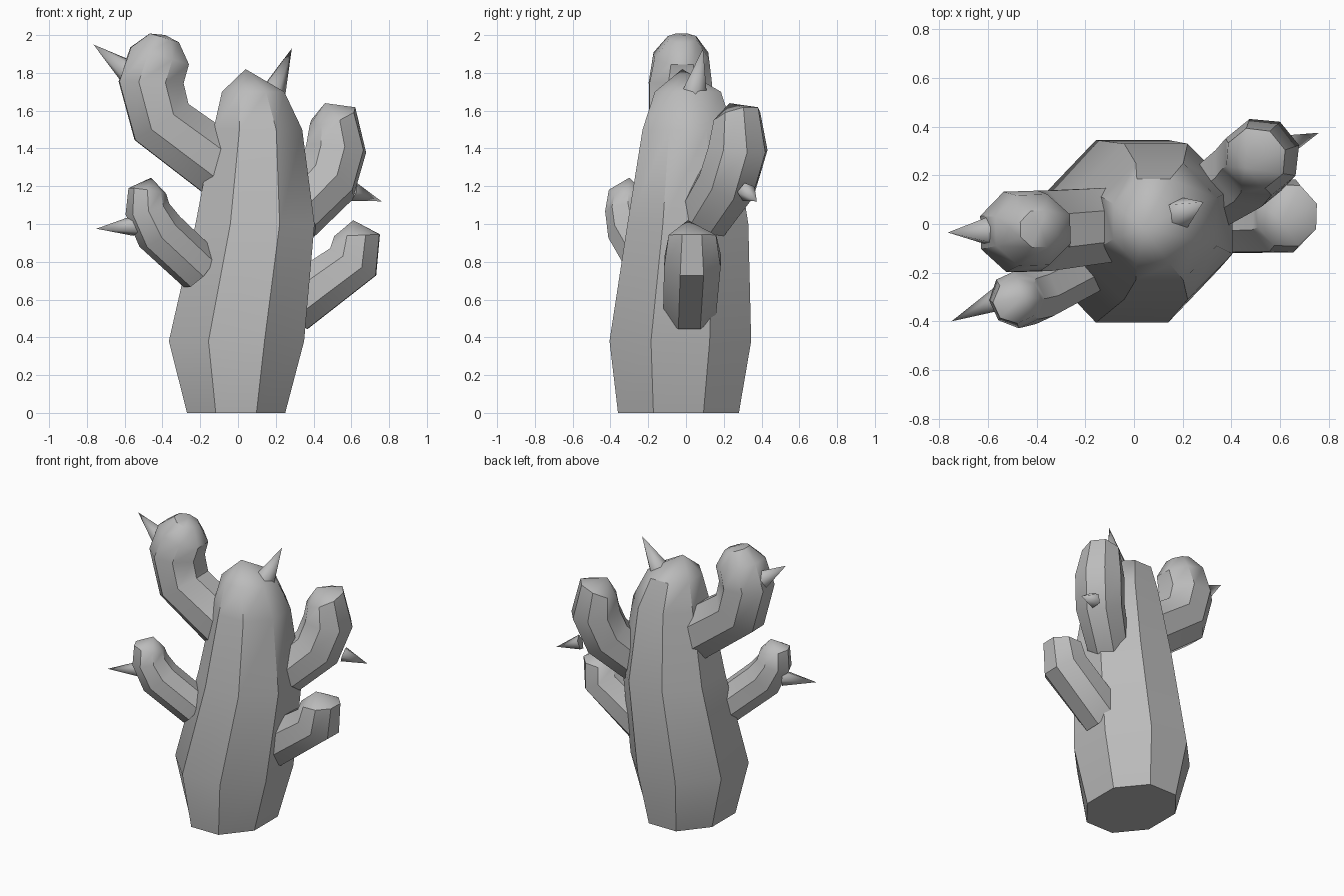
import bpy, bmesh, math
from mathutils import Vector

old = bpy.data.objects.get("Cube")
if old:
    bpy.data.objects.remove(old, do_unlink=True)

grey = bpy.data.materials.new("plain grey")
grey.use_nodes = True
colour = (0.5, 0.5, 0.5, 1)
grey.diffuse_color = colour
grey.node_tree.nodes["Principled BSDF"].inputs["Base Color"].default_value = colour


def loft(name, stations, tip, sides=8, upright=False, angle=40):
    """Skin rings (centre, half width, half depth) and close them at a tip."""
    centres = [Vector(s[0]) for s in stations] + [Vector(tip)]
    heading = centres[-1] - centres[0]
    across = Vector((-heading.y, heading.x, 0)).normalized()
    bm = bmesh.new()
    rings = []
    for i, (c, wide, deep) in enumerate(stations):
        here = centres[i]
        if upright:
            u, v = Vector((1, 0, 0)), Vector((0, 1, 0))
        else:
            ahead = (centres[i + 1] - here).normalized()
            behind = (here - centres[i - 1]).normalized() if i else ahead
            u = across
            v = (ahead + behind).cross(u).normalized()
        # half sizes are measured to the flats
        grow = 1 / math.cos(math.pi / sides)
        ring = []
        for k in range(sides):
            a = math.tau * (k + 0.5) / sides
            ring.append(bm.verts.new(here + (u * wide * math.cos(a) + v * deep * math.sin(a)) * grow))
        rings.append(ring)
    for low, high in zip(rings, rings[1:]):
        for k in range(sides):
            n = (k + 1) % sides
            bm.faces.new((low[k], low[n], high[n], high[k]))
    top = bm.verts.new(centres[-1])
    for k in range(sides):
        bm.faces.new((rings[-1][k], rings[-1][(k + 1) % sides], top))
    bm.faces.new(rings[0][::-1])
    bmesh.ops.recalc_face_normals(bm, faces=bm.faces)
    mesh = bpy.data.meshes.new(name)
    bm.to_mesh(mesh)
    bm.free()
    mesh.materials.append(grey)
    obj = bpy.data.objects.new(name, mesh)
    bpy.context.collection.objects.link(obj)
    bpy.ops.object.select_all(action='DESELECT')
    obj.select_set(True)
    bpy.context.view_layer.objects.active = obj
    bpy.ops.object.shade_smooth_by_angle(angle=math.radians(angle))
    return obj


def spike(name, base, tip, radius):
    loft(name, [(base, radius, radius)], tip, sides=5, angle=80)


# Leaning trunk, widest near the ground
loft("trunk", [
    ((-0.01, -0.04, 0), 0.26, 0.32),
    ((-0.008, -0.03, 0.38), 0.358, 0.375),
    ((0.09, 0.01, 1.0), 0.315, 0.32),
    ((0.105, 0.01, 1.5), 0.235, 0.24),
    ((0.08, 0.01, 1.7), 0.165, 0.175),
], (0.04, -0.02, 1.82), upright=True)
spike("trunk_spike", (0.18, 0.04, 1.69), (0.285, 0.09, 1.93), 0.06)

# Right side arms
loft("upper_right_arm", [
    ((-0.08, 0.0, 1.30), 0.15, 0.17),
    ((-0.405, -0.03, 1.54), 0.165, 0.17),
    ((-0.46, -0.03, 1.75), 0.165, 0.17),
    ((-0.415, -0.025, 1.89), 0.145, 0.16),
    ((-0.39, -0.02, 1.985), 0.075, 0.08),
], (-0.385, -0.01, 2.0))
spike("upper_right_spike", (-0.56, -0.03, 1.79), (-0.765, -0.035, 1.95), 0.06)

loft("lower_right_arm", [
    ((-0.2, -0.18, 0.76), 0.11, 0.12),
    ((-0.415, -0.29, 0.96), 0.115, 0.125),
    ((-0.48, -0.31, 1.08), 0.11, 0.11),
    ((-0.48, -0.315, 1.175), 0.085, 0.095),
], (-0.46, -0.3, 1.245))
spike("lower_right_spike", (-0.55, -0.31, 0.99), (-0.75, -0.4, 0.975), 0.045)

# Left side arms
loft("upper_left_arm", [
    ((0.3, 0.1, 1.04), 0.13, 0.14),
    ((0.47, 0.22, 1.22), 0.15, 0.155),
    ((0.52, 0.275, 1.4), 0.15, 0.155),
    ((0.5, 0.27, 1.57), 0.12, 0.125),
], (0.46, 0.23, 1.64))
spike("upper_left_spike", (0.61, 0.32, 1.17), (0.76, 0.375, 1.12), 0.042)

loft("lower_left_arm", [
    ((0.28, 0.02, 0.56), 0.14, 0.145),
    ((0.61, 0.035, 0.8), 0.15, 0.14),
    ((0.63, 0.035, 0.94), 0.125, 0.12),
], (0.61, 0.01, 1.02))
